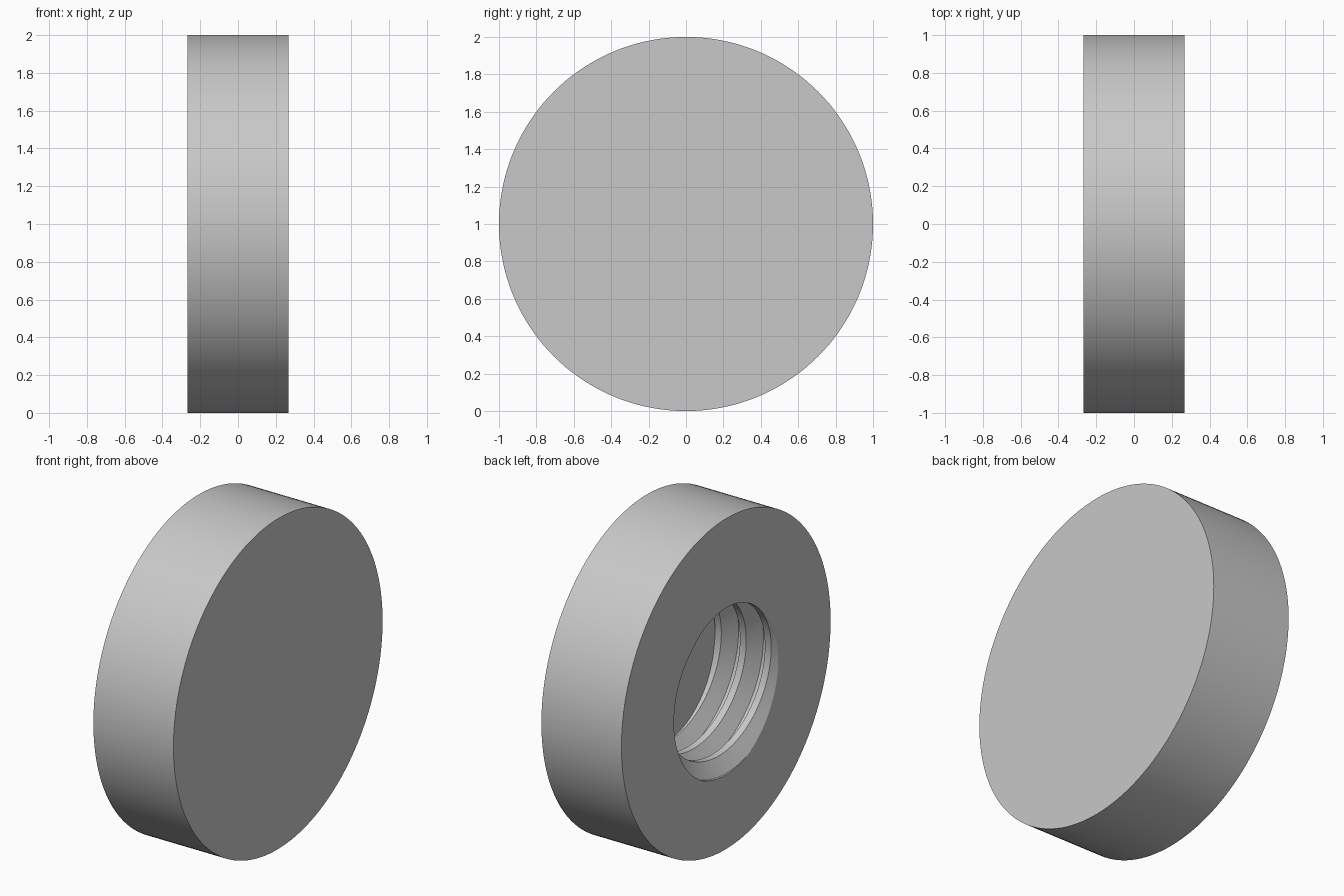
import bpy
import bmesh
from math import sin, cos, tau, radians

if "Cube" in bpy.data.objects:
    bpy.data.objects.remove(bpy.data.objects["Cube"], do_unlink=True)

SEGMENTS = 144
HALF = 0.268           # half thickness of the disc
DEPTH = 0.4            # depth of the blind hole
PITCH = 0.167
MINOR, MAJOR = 0.46, 0.55
CREST, ROOT = 0.125, 0.4375   # profile corners, in pitches from the crest centre


def thread_radius(turns):
    """Radius of the trapezoid thread, at a distance in pitches from a crest."""
    u = abs(turns - round(turns))
    f = min(max((u - CREST) / (ROOT - CREST), 0), 1)
    return MINOR + (MAJOR - MINOR) * f


def point(bm, x, r, a):
    return bm.verts.new((x, -r * sin(a), 1 + r * cos(a)))


# Helical rows follow the thread corners and are trimmed at the mouth and floor
rows = [n + o for n in range(-2, 4) for o in (-CREST, CREST, ROOT, 1 - ROOT)]

bm = bmesh.new()
columns = []
for i in range(SEGMENTS + 1):
    a = tau * i / SEGMENTS
    column = [point(bm, HALF, 1, a), point(bm, -HALF, 1, a)]
    for row in rows:
        d = min(max(PITCH * (row + i / SEGMENTS), 0), DEPTH)
        r = thread_radius(d / PITCH - i / SEGMENTS)
        column.append(point(bm, d - HALF, r, a))
    columns.append(column)

# Outer wall, open face and thread
for left, right in zip(columns, columns[1:]):
    for k in range(len(left) - 1):
        bm.faces.new((left[k], left[k + 1], right[k + 1], right[k]))

# Closed face and hole floor
bm.faces.new([c[0] for c in columns[:-1]])
bm.faces.new([c[-1] for c in columns[:-1]])

bmesh.ops.remove_doubles(bm, verts=bm.verts, dist=0.00005)
bmesh.ops.dissolve_degenerate(bm, edges=bm.edges, dist=0.00005)
bmesh.ops.recalc_face_normals(bm, faces=bm.faces)

mesh = bpy.data.meshes.new("threaded_disc")
bm.to_mesh(mesh)
bm.free()
disc = bpy.data.objects.new("threaded_disc", mesh)
bpy.context.collection.objects.link(disc)

# Plain grey material
grey = bpy.data.materials.new("light_grey")
grey.use_nodes = True
colour = (0.58, 0.58, 0.58, 1)
grey.diffuse_color = colour
grey.node_tree.nodes["Principled BSDF"].inputs["Base Color"].default_value = colour
mesh.materials.append(grey)

bpy.ops.object.select_all(action="DESELECT")
disc.select_set(True)
bpy.context.view_layer.objects.active = disc
bpy.ops.object.shade_smooth_by_angle(angle=radians(30))
